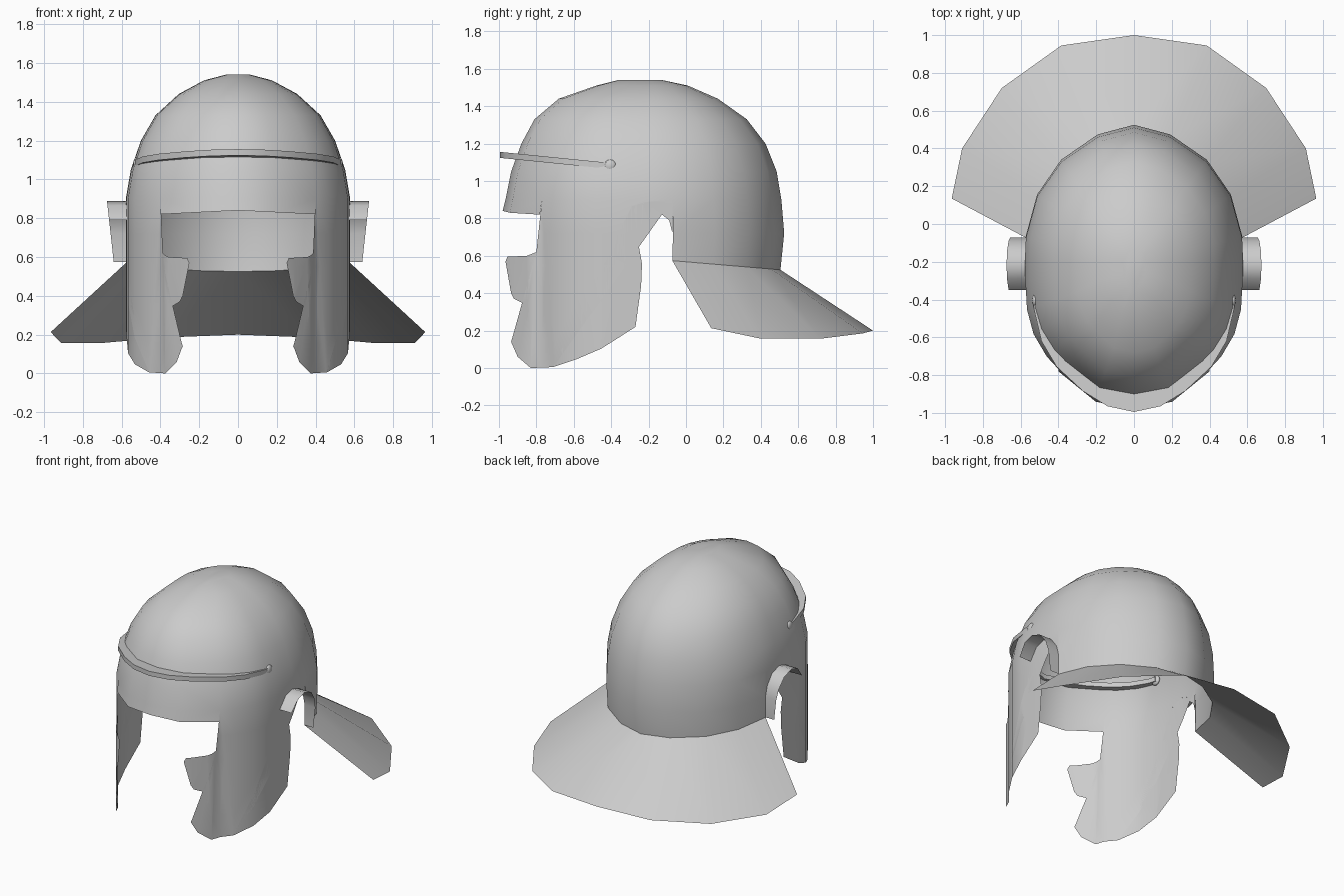
import bpy, bmesh, math
from mathutils import Vector

if "Cube" in bpy.data.objects:
    bpy.data.objects.remove(bpy.data.objects["Cube"])

CY = -0.2  # y of the widest point of the bowl


def finish(name, bm, centre, angle=180):
    """Face outwards from centre, mirror over x and shade smooth."""
    bmesh.ops.remove_doubles(bm, verts=bm.verts, dist=0.003)
    bm.normal_update()
    for f in bm.faces:
        if f.normal.dot(f.calc_center_median() - Vector(centre)) < 0:
            f.normal_flip()
    me = bpy.data.meshes.new(name)
    bm.to_mesh(me)
    bm.free()
    ob = bpy.data.objects.new(name, me)
    bpy.context.collection.objects.link(ob)
    mod = ob.modifiers.new("mirror", 'MIRROR')
    mod.use_clip = True
    bpy.ops.object.select_all(action='DESELECT')
    ob.select_set(True)
    bpy.context.view_layer.objects.active = ob
    if angle < 180:
        bpy.ops.object.shade_smooth_by_angle(angle=math.radians(angle))
    else:
        bpy.ops.object.shade_smooth()
    return ob


def loft(bm, rows):
    """Bridge rows of points with quads; returns the vertex rows."""
    vs = [[bm.verts.new(p) for p in row] for row in rows]
    for a, b in zip(vs, vs[1:]):
        for i in range(len(a) - 1):
            bm.faces.new((a[i], a[i + 1], b[i + 1], b[i]))
    return vs


# Half outline of the bowl, from back centre to front centre
OUT = [(0, 1), (.33, .93), (.665, .745), (.885, .49), (.99, .18), (1, 0),
       (.995, -.13), (.98, -.33), (.92, -.5), (.8, -.655), (.69, -.745),
       (.35, -.95), (0, -1)]


def section(z, front, back, w, lo=0, hi=13):
    return [(x * w, CY + t * ((back - CY) if t > 0 else (CY - front)), z)
            for x, t in OUT[lo:hi]]


# Bowl: rings of (z, front y, back y, half width)
RINGS = [(.9, -.965, .51, .578), (1.05, -.935, .485, .552),
         (1.2, -.88, .425, .50), (1.33, -.81, .325, .425),
         (1.44, -.68, .17, .305), (1.51, -.48, .01, .175),
         (1.54, -.36, -.13, .06)]
shell = bmesh.new()
rows = loft(shell, [section(*r) for r in RINGS])
shell.faces.new(rows[-1])

# Back of the bowl down to the neck rim
rim = [(x, y, .525 + .085 * max(0, .505 - y))
       for x, y, _ in section(0, -.965, .505, .578, 0, 5)]
loft(shell, [section(*RINGS[0], 0, 5),
             section(.72, -.965, .525, .58, 0, 5), rim])

# Brow
brow = [(x, y, .82 + .02 * (1 - x / .4))
        for x, y, _ in section(0, -.98, .51, .578, 10, 13)]
loft(shell, [section(*RINGS[0], 10, 13), brow])

# Side wall with ear opening and cheek guard: side outline (y, z)
SIDE = [(-.072, .9), (-.072, .72), (-.09, .79), (-.14, .86), (-.215, .888),
        (-.29, .865), (-.35, .79), (-.37, .7), (-.385, .64), (-.375, .58),
        (-.31, .55), (-.235, .555), (-.24, .44), (-.27, .22), (-.45, .105),
        (-.59, .045), (-.71, .005), (-.83, .0), (-.9, .06), (-.935, .14),
        (-.92, .19), (-.87, .23), (-.85, .26), (-.84, .30), (-.87, .345),
        (-.92, .37), (-.935, .4), (-.965, .57), (-.955, .595), (-.85, .60),
        (-.80, .62), (-.78, .65), (-.778, .82), (-.77, .9)]
WALL = [(y, x) for x, y, _ in section(*RINGS[0], 4, 11)]
WALL += [(-.83, .375), (-.93, .29), (-.97, .245)]


def wall_x(y):
    for (y0, x0), (y1, x1) in zip(WALL, WALL[1:]):
        if y >= y1:
            return x0 + (x1 - x0) * min(1, max(0, (y - y0) / (y1 - y0)))
    return WALL[-1][1]


cheek = bmesh.new()
cheek.faces.new([cheek.verts.new((0, y, z)) for y, z in SIDE])
bmesh.ops.triangulate(cheek, faces=cheek.faces[:])
cuts = [((0, y, 0), (0, 1, 0)) for y, _ in WALL[1:-1]]
cuts += [((0, 0, z), (0, 0, 1)) for z in (.15, .35, .55, .72)]
for co, no in cuts:
    bmesh.ops.bisect_plane(cheek, geom=cheek.verts[:] + cheek.edges[:] + cheek.faces[:],
                           dist=1e-5, plane_co=co, plane_no=no)
for v in cheek.verts:
    v.co.x = wall_x(v.co.y)
tmp = bpy.data.meshes.new("cheek_tmp")
cheek.to_mesh(tmp)
cheek.free()
shell.from_mesh(tmp)
bpy.data.meshes.remove(tmp)
finish("helmet_shell", shell, (0, CY, .6))

# Flared neck guard
neck = bmesh.new()
loft(neck, [rim, [(0, 1, .2), (.385, .945, .185), (.70, .72, .157),
                  (.91, .40, .157), (.965, .135, .213)]])
finish("neck_guard", neck, (0, 0, -1))

# Ear flange standing out from the arch
ear = bmesh.new()
arch = [(-.072, .575)] + SIDE[1:7]
loft(ear, [[(wall_x(y), y, z) for y, z in arch],
           [(.675 - .11 * (.89 - z), y, z) for y, z in arch]])
finish("ear_flange", ear, (.62, -.215, .7))

# Brow bar: flat crescent plate
OUTER = [(.535, -.39), (.53, -.45), (.49, -.62), (.41, -.755), (.27, -.885),
         (.14, -.965), (0, -.995)]
INNER = [(.505, -.39), (.495, -.45), (.44, -.58), (.36, -.68), (.25, -.77),
         (.13, -.84), (0, -.89)]


def bar_row(pts, h):
    return [(x, y, 1.08 + .1 * (-.4 - y) + h) for x, y in pts]


bar = bmesh.new()
T = .016
loops = [bar_row(INNER, -T), bar_row(OUTER, -T), bar_row(OUTER, T), bar_row(INNER, T)]
vs = loft(bar, loops + [loops[0]])
bar.faces.new([r[0] for r in vs[:4]])
bmesh.ops.remove_doubles(bar, verts=bar.verts, dist=1e-4)
bmesh.ops.recalc_face_normals(bar, faces=bar.faces[:])
# The half bar is open only at x = 0, so its normals are already consistent
me = bpy.data.meshes.new("brow_bar")
bar.to_mesh(me)
bar.free()
ob = bpy.data.objects.new("brow_bar", me)
bpy.context.collection.objects.link(ob)
ob.modifiers.new("mirror", 'MIRROR')
bpy.ops.object.select_all(action='DESELECT')
ob.select_set(True)
bpy.context.view_layer.objects.active = ob
bpy.ops.object.shade_smooth_by_angle(angle=math.radians(40))

# Rivets at the ends of the brow bar
knob = bmesh.new()
bmesh.ops.create_uvsphere(knob, u_segments=12, v_segments=8, radius=.034)
for v in knob.verts:
    v.co = Vector((v.co.x * .5 + .523, v.co.y - .405, v.co.z + 1.08))
finish("brow_bar_rivet", knob, (.523, -.405, 1.08))
